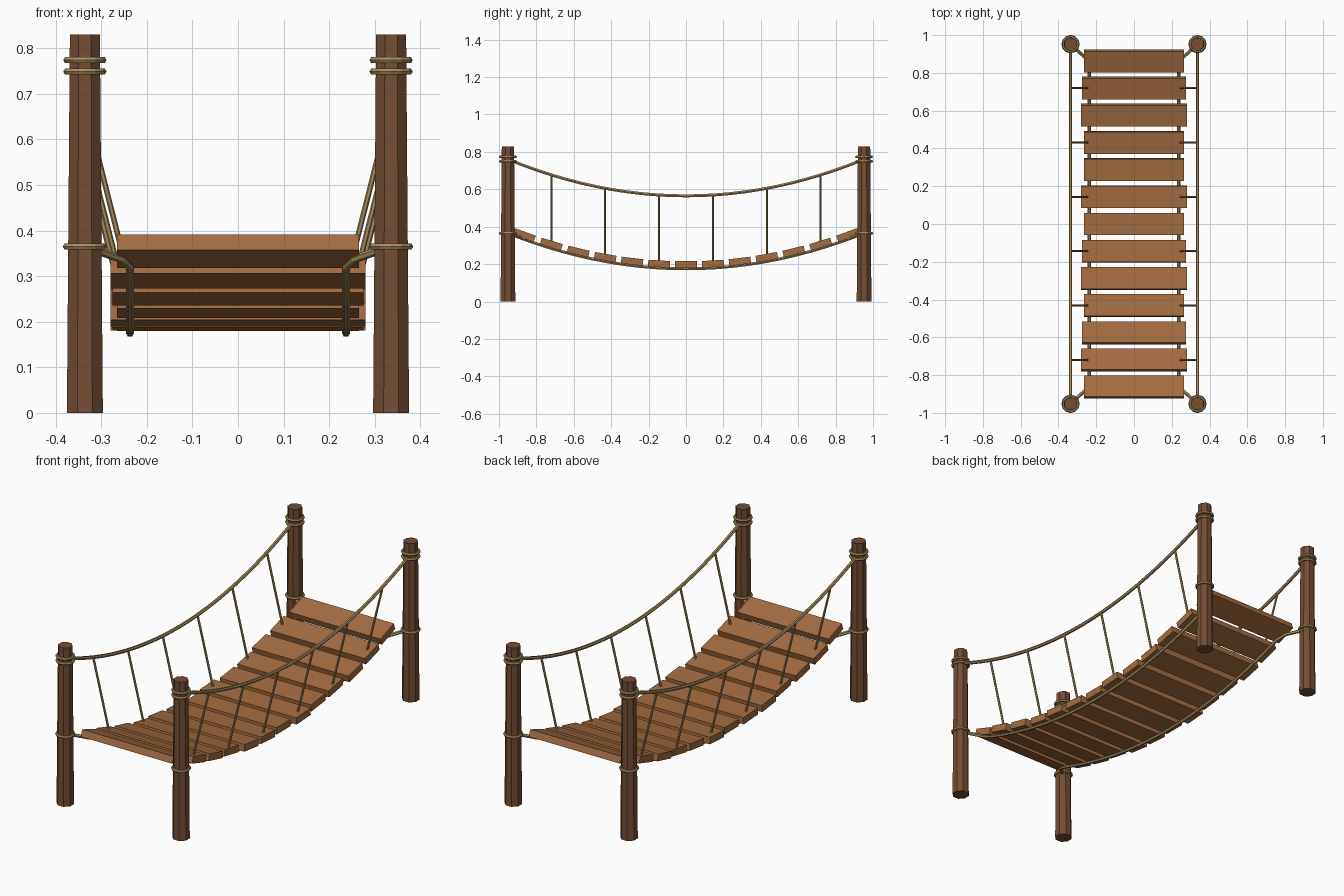
import bpy, bmesh, math
from mathutils import Vector, Matrix

if "Cube" in bpy.data.objects:
    bpy.data.objects.remove(bpy.data.objects["Cube"])

PX, PY = 0.336, 0.952          # post centres
ROPE_X = 0.237                 # deck rope offset


def mat(name, col):
    m = bpy.data.materials.new(name)
    m.diffuse_color = (*col, 1)
    m.use_nodes = True
    m.node_tree.nodes["Principled BSDF"].inputs["Base Color"].default_value = m.diffuse_color
    return m


POST = mat("dark post wood", (0.171, 0.076, 0.036))
PLANK = mat("plank wood", (0.371, 0.152, 0.052))
ROPE = mat("rope tan", (0.402, 0.27, 0.117))


def finish(name, bm, material):
    bmesh.ops.recalc_face_normals(bm, faces=bm.faces)
    me = bpy.data.meshes.new(name)
    bm.to_mesh(me)
    bm.free()
    me.materials.append(material)
    ob = bpy.data.objects.new(name, me)
    bpy.context.collection.objects.link(ob)
    return ob


def tube(name, pts, r, sides=6):
    """Sweep a small polygon along a path and cap the ends."""
    pts = [Vector(p) for p in pts]
    bm = bmesh.new()
    rings = []
    for i, p in enumerate(pts):
        t = (pts[min(i + 1, len(pts) - 1)] - pts[max(i - 1, 0)]).normalized()
        ref = Vector((1, 0, 0)) if abs(t.x) < 0.9 else Vector((0, 0, 1))
        u = (ref - t * ref.dot(t)).normalized()
        v = t.cross(u)
        rings.append([bm.verts.new(p + r * (math.cos(a) * u + math.sin(a) * v))
                      for a in (2 * math.pi * k / sides for k in range(sides))])
    for a, b in zip(rings, rings[1:]):
        for k in range(sides):
            bm.faces.new((a[k], a[(k + 1) % sides], b[(k + 1) % sides], b[k]))
    bm.faces.new(rings[0])
    bm.faces.new(rings[-1])
    return finish(name, bm, ROPE)


def rope_ring(name, x, y, z, major=0.040, minor=0.0075, n=12, m=6):
    bm = bmesh.new()
    g = [[bm.verts.new((x + (major + minor * math.cos(b)) * math.cos(a),
                        y + (major + minor * math.cos(b)) * math.sin(a),
                        z + minor * math.sin(b)))
          for b in (2 * math.pi * j / m for j in range(m))]
         for a in (2 * math.pi * i / n for i in range(n))]
    for i in range(n):
        for j in range(m):
            bm.faces.new((g[i][j], g[(i + 1) % n][j],
                          g[(i + 1) % n][(j + 1) % m], g[i][(j + 1) % m]))
    return finish(name, bm, ROPE)


def deck_z(y):
    return 0.175 + 0.19 * (y / 0.95) ** 2


def rail_z(y):
    return 0.565 + 0.195 * (y / 0.95) ** 2


# Tapered octagonal posts with rope lashings
for sx, side in ((-1, "left"), (1, "right")):
    for sy, end in ((-1, "front"), (1, "back")):
        bm = bmesh.new()
        bmesh.ops.create_cone(
            bm, cap_ends=True, segments=8, radius1=0.0427, radius2=0.0357, depth=0.83,
            matrix=Matrix.Translation((sx * PX, sy * PY, 0.415))
            @ Matrix.Rotation(math.pi / 8, 4, 'Z'))
        finish(f"post_{end}_{side}", bm, POST)
        for k, z in enumerate((0.365, 0.749, 0.774)):
            rope_ring(f"lashing_{end}_{side}_{k}", sx * PX, sy * PY, z,
                      0.041 if k == 0 else 0.040)

# Sagging hand ropes, deck ropes and hangers
for sx, side in ((-1, "left"), (1, "right")):
    ys = [-PY + 2 * PY * i / 24 for i in range(25)]
    tube(f"hand_rope_{side}", [(sx * PX, y, rail_z(y)) for y in ys], 0.009)
    ys = [-0.83 + 1.66 * i / 20 for i in range(21)]
    path = [(sx * ROPE_X, y, deck_z(y)) for y in ys]
    ends = [(PX, PY), (0.255, 0.878)]
    path = ([(sx * x, -y, deck_z(y)) for x, y in ends] + path
            + [(sx * x, y, deck_z(y)) for x, y in reversed(ends)])
    tube(f"deck_rope_{side}", path, 0.009)
    for i in range(6):
        y = -0.72 + 0.288 * i
        tube(f"hanger_{side}_{i}", [(sx * PX, y, rail_z(y)),
                                    (sx * ROPE_X, y, deck_z(y))], 0.006)

# Planks follow the slope of the deck ropes, in three lengths
HALF = (0.265, 0.28, 0.275, 0.265, 0.28, 0.275, 0.265,
        0.28, 0.265, 0.265, 0.28, 0.275, 0.265)
for i, half in enumerate(HALF):
    y = -0.864 + 0.144 * i
    tilt = math.atan(2 * 0.19 * y / 0.95 ** 2)
    bm = bmesh.new()
    bmesh.ops.create_cube(
        bm, size=1,
        matrix=Matrix.Translation((0, y, deck_z(y) + 0.0225))
        @ Matrix.Rotation(tilt, 4, 'X')
        @ Matrix.Diagonal((2 * half, 0.117, 0.036, 1)))
    finish(f"plank_{i + 1}", bm, PLANK)
